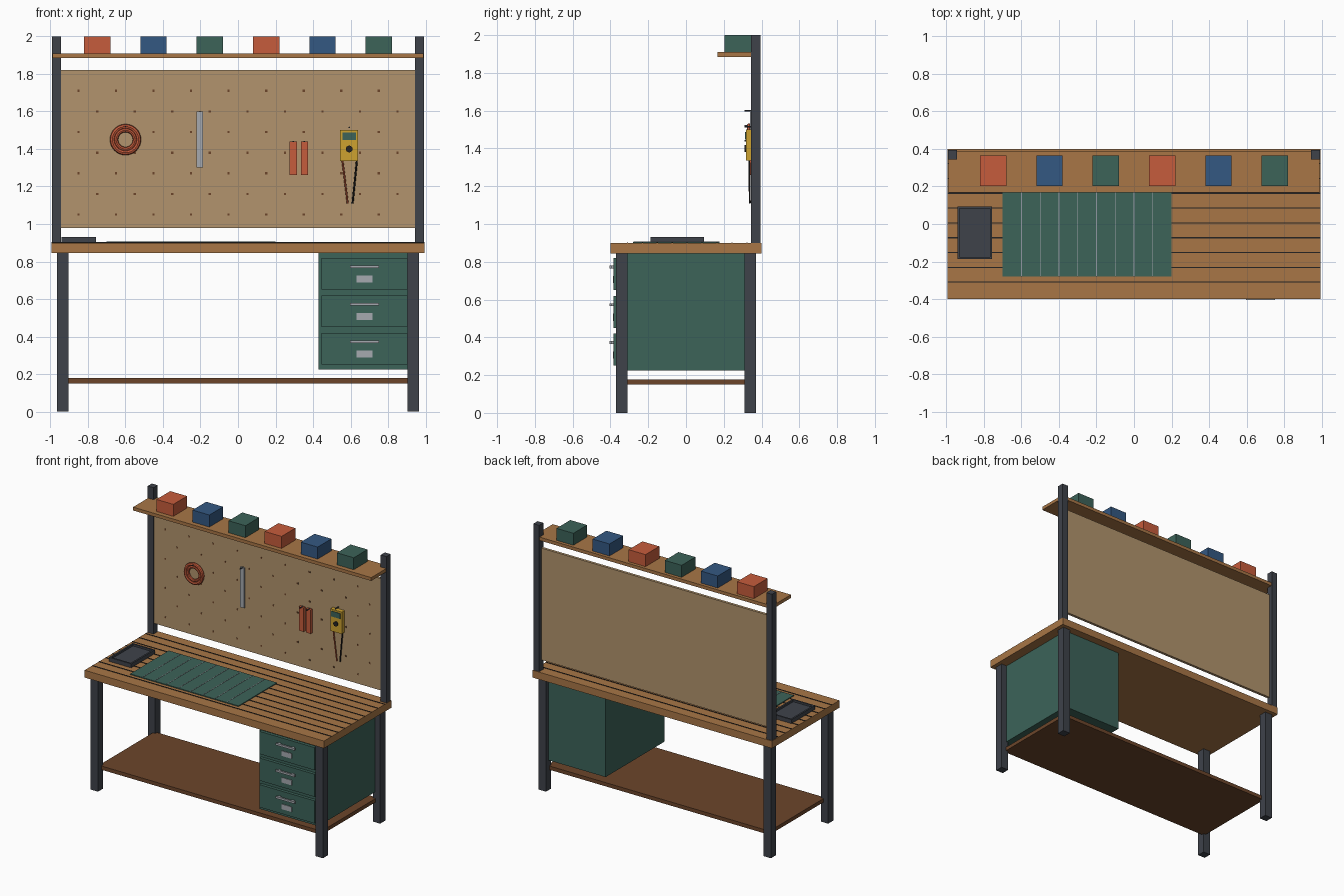
import bpy, math
from mathutils import Vector

if "Cube" in bpy.data.objects:
    bpy.data.objects.remove(bpy.data.objects["Cube"])


def mat(name, r, g, b):
    lin = [((c / 255 + 0.055) / 1.055) ** 2.4 for c in (r, g, b)]
    m = bpy.data.materials.new(name)
    m.diffuse_color = (*lin, 1)
    m.use_nodes = True
    m.node_tree.nodes["Principled BSDF"].inputs["Base Color"].default_value = m.diffuse_color
    return m


WOOD = mat("oak wood", 168, 118, 70)
BOARD = mat("hardboard tan", 178, 148, 109)
GREEN = mat("green paint", 60, 99, 89)
STEEL = mat("dark steel", 62, 66, 74)
BROWN = mat("dark wood", 108, 69, 42)
RED = mat("orange red", 198, 92, 60)
BLUE = mat("blue plastic", 52, 88, 130)
YELLOW = mat("yellow plastic", 205, 162, 48)
SILVER = mat("light metal", 166, 170, 176)
BLACK = mat("black", 36, 34, 34)


def boxes(name, extents, m):
    """One object made of boxes given as (x0, x1, y0, y1, z0, z1)."""
    verts, faces = [], []
    for x0, x1, y0, y1, z0, z1 in extents:
        n = len(verts)
        verts += [(x, y, z) for z in (z0, z1) for x, y in ((x0, y0), (x1, y0), (x1, y1), (x0, y1))]
        faces += [[n + i for i in f] for f in
                  ((3, 2, 1, 0), (4, 5, 6, 7), (0, 1, 5, 4), (1, 2, 6, 5), (2, 3, 7, 6), (3, 0, 4, 7))]
    me = bpy.data.meshes.new(name)
    me.from_pydata(verts, [], faces)
    me.materials.append(m)
    ob = bpy.data.objects.new(name, me)
    bpy.context.collection.objects.link(ob)
    return ob


def rod(name, a, b, r, m, sides=12):
    a, b = Vector(a), Vector(b)
    bpy.ops.mesh.primitive_cylinder_add(vertices=sides, radius=r, depth=(b - a).length, location=(a + b) / 2)
    ob = bpy.context.object
    ob.rotation_euler = (b - a).to_track_quat('Z', 'Y').to_euler()
    ob.name = name
    ob.data.materials.append(m)
    bpy.ops.object.shade_smooth_by_angle()
    return ob


# Bench top with dark plank seams
boxes("bench_top", [(-0.995, 0.995, -0.4, 0.4, 0.845, 0.9)], WOOD)
boxes("plank_seams", [(-0.994, 0.994, y - 0.003, y + 0.003, 0.899, 0.903)
                      for y in [-0.31 + 0.079 * i for i in range(9)]], BLACK)

# Legs, uprights and lower shelf
for sx, side in ((-1, "left"), (1, "right")):
    for sy, end in ((-1, "front"), (1, "back")):
        x, y = sx * 0.935, sy * 0.34
        boxes(f"{end}_{side}_leg", [(x - 0.03, x + 0.03, y - 0.03, y + 0.03, 0, 0.845)], STEEL)
    x = sx * 0.968
    boxes(f"{side}_upright", [(x - 0.024, x + 0.024, 0.345, 0.395, 0.9, 2.0)], STEEL)
boxes("lower_shelf", [(-0.925, 0.925, -0.33, 0.33, 0.15, 0.178)], BROWN)

# Drawer cabinet
boxes("cabinet", [(0.43, 0.92, -0.36, 0.34, 0.225, 0.845)], GREEN)
for i in range(3):
    z = 0.25 + 0.2 * i
    boxes(f"drawer_front_{i}", [(0.445, 0.903, -0.383, -0.36, z, z + 0.17)], GREEN)
    boxes(f"drawer_handle_{i}", [(0.597, 0.752, -0.405, -0.393, z + 0.115, z + 0.13),
                                 (0.61, 0.625, -0.394, -0.382, z + 0.115, z + 0.13),
                                 (0.724, 0.739, -0.394, -0.382, z + 0.115, z + 0.13)], SILVER)
    boxes(f"drawer_label_{i}", [(0.632, 0.716, -0.387, -0.382, z + 0.037, z + 0.075)], SILVER)

# Pegboard with staggered holes
boxes("pegboard", [(-0.945, 0.945, 0.35, 0.37, 0.98, 1.82)], BOARD)
holes = []
for row in range(7):
    z = 1.05 + 0.11 * row
    for k in range(9):
        x = -0.85 + 0.2 * k + 0.1 * (row % 2)
        holes.append((x - 0.006, x + 0.006, 0.348, 0.351, z - 0.006, z + 0.006))
boxes("peg_holes", holes, BROWN)

# Upper shelf and storage bins
boxes("upper_shelf", [(-0.99, 0.99, 0.168, 0.39, 1.885, 1.91)], WOOD)
for i in range(6):
    x = -0.75 + 0.3 * i
    boxes(f"bin_{i}", [(x - 0.07, x + 0.07, 0.203, 0.366, 1.91, 2.0)], (RED, BLUE, GREEN)[i % 3])

# Cutting mat with ruled lines
boxes("cutting_mat", [(-0.7, 0.2, -0.28, 0.178, 0.9, 0.906)], GREEN)
boxes("mat_lines", [(-0.602 + 0.1 * i, -0.598 + 0.1 * i, -0.279, 0.177, 0.905, 0.908)
                    for i in range(8)], SILVER)

# Parts tray with raised rim
X0, X1, Y0, Y1, T = -0.942, -0.757, -0.187, 0.094, 0.012
boxes("parts_tray", [(X0 + T, X1 - T, Y0 + T, Y1 - T, 0.9, 0.916)], STEEL)
boxes("tray_rim", [(X0, X0 + T, Y0, Y1, 0.9, 0.93), (X1 - T, X1, Y0, Y1, 0.9, 0.93),
                   (X0 + T, X1 - T, Y0, Y0 + T, 0.9, 0.93), (X0 + T, X1 - T, Y1 - T, Y1, 0.9, 0.93)], STEEL)

# Hanging cable coil
for i, (R, r) in enumerate(((0.07, 0.013), (0.05, 0.011))):
    bpy.ops.mesh.primitive_torus_add(major_radius=R, minor_radius=r, major_segments=32, minor_segments=8,
                                     location=(-0.6, 0.335, 1.45), rotation=(math.pi / 2, 0, 0))
    ring = bpy.context.object
    ring.name = f"cable_coil_{i}"
    ring.data.materials.append(RED)
    bpy.ops.object.shade_smooth_by_angle()

# Hanging ruler and plier handles
boxes("steel_ruler", [(-0.22, -0.187, 0.338, 0.35, 1.3, 1.6)], SILVER)
boxes("plier_handles", [(0.275, 0.315, 0.33, 0.35, 1.26, 1.44), (0.335, 0.373, 0.33, 0.35, 1.26, 1.44)], RED)

# Test meter with screen, dial and two probe leads
boxes("meter_body", [(0.545, 0.641, 0.317, 0.35, 1.335, 1.5)], YELLOW)
boxes("meter_screen", [(0.556, 0.63, 0.313, 0.318, 1.447, 1.487)], GREEN)
rod("meter_dial", (0.593, 0.318, 1.4), (0.593, 0.309, 1.4), 0.018, BLACK, 16)
rod("red_lead", (0.557, 0.335, 1.34), (0.585, 0.338, 1.11), 0.005, RED, 8)
rod("black_lead", (0.634, 0.335, 1.34), (0.611, 0.338, 1.11), 0.005, BLACK, 8)

# Peg hooks holding the tools
for i, (x, z) in enumerate(((-0.6, 1.52), (-0.203, 1.6), (0.295, 1.44), (0.354, 1.44), (0.593, 1.515))):
    rod(f"peg_hook_{i}", (x, 0.35, z), (x, 0.31, z), 0.004, STEEL, 8)
